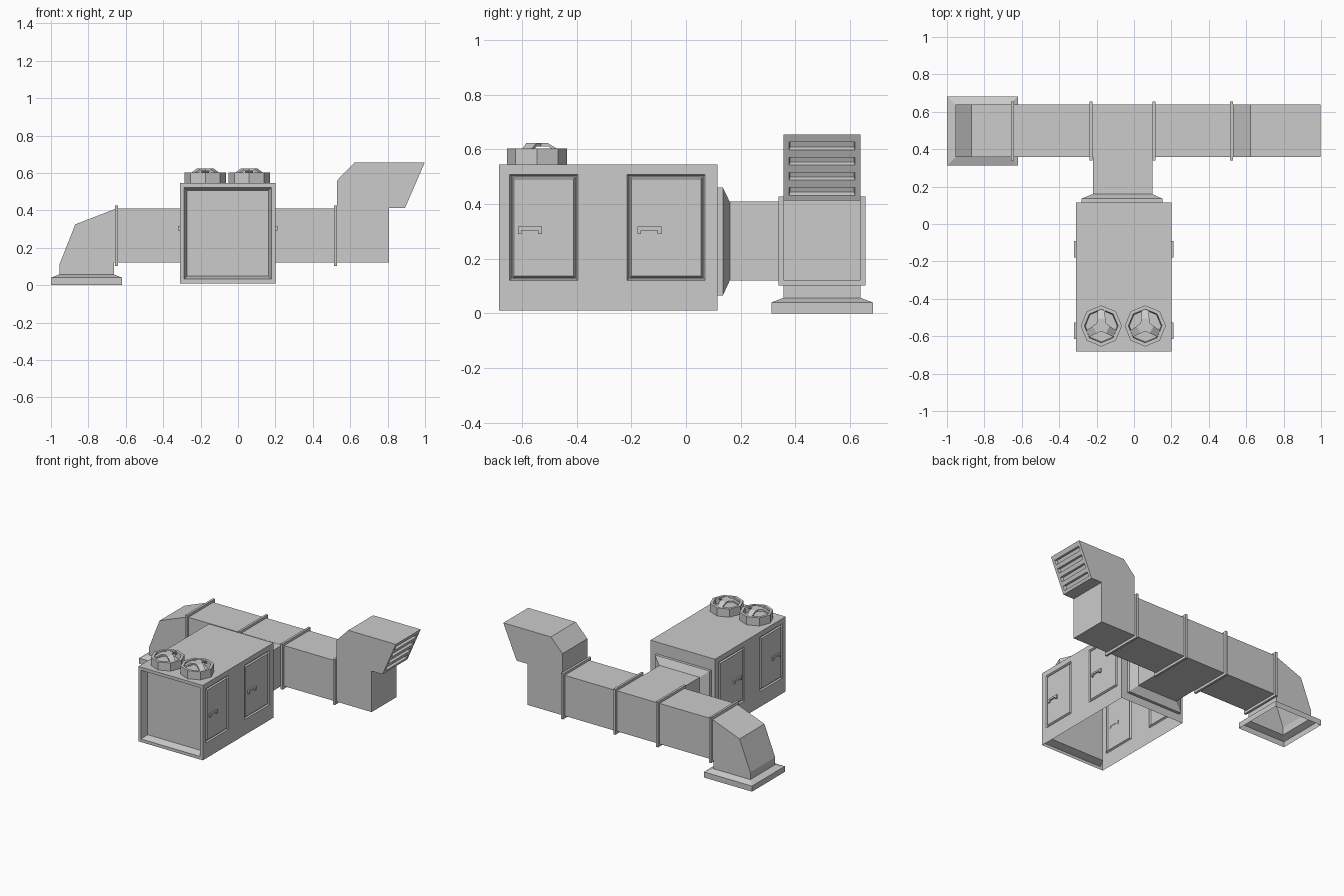
import bpy, bmesh, math
from mathutils import Vector

if "Cube" in bpy.data.objects:
    bpy.data.objects.remove(bpy.data.objects["Cube"])


def finish(name, bm, recalc=True):
    if recalc:
        bmesh.ops.recalc_face_normals(bm, faces=bm.faces)
    me = bpy.data.meshes.new(name)
    bm.to_mesh(me)
    bm.free()
    ob = bpy.data.objects.new(name, me)
    bpy.context.collection.objects.link(ob)
    return ob


def add_box(bm, x, y, z):
    v = [bm.verts.new((a, b, c)) for a in x for b in y for c in z]
    for f in ((0, 1, 3, 2), (4, 6, 7, 5), (0, 4, 5, 1), (2, 3, 7, 6), (0, 2, 6, 4), (1, 5, 7, 3)):
        bm.faces.new([v[i] for i in f])


def box(name, x, y, z):
    bm = bmesh.new()
    add_box(bm, x, y, z)
    return finish(name, bm)


def loft(name, rings, cap_start=True, cap_end=True):
    bm = bmesh.new()
    vs = [[bm.verts.new(p) for p in r] for r in rings]
    n = len(rings[0])
    for a, b in zip(vs, vs[1:]):
        for i in range(n):
            j = (i + 1) % n
            bm.faces.new((a[i], a[j], b[j], b[i]))
    if cap_start:
        bm.faces.new(vs[0])
    if cap_end:
        bm.faces.new(vs[-1])
    return finish(name, bm)


def prism(points, y0, y1):
    """Side profile in x-z, extruded along y."""
    bm = bmesh.new()
    a = [bm.verts.new((x, y0, z)) for x, z in points]
    b = [bm.verts.new((x, y1, z)) for x, z in points]
    bm.faces.new(a)
    bm.faces.new(b)
    for i in range(len(a)):
        j = (i + 1) % len(a)
        bm.faces.new((a[i], a[j], b[j], b[i]))
    bmesh.ops.recalc_face_normals(bm, faces=bm.faces)
    return bm


def facing(bm, n):
    bm.normal_update()
    return [f for f in bm.faces if f.normal.dot(Vector(n).normalized()) > 0.99]


def split(bm, n, cuts):
    """Cut only the faces that point along n; cuts are (axis, position)."""
    for axis, pos in cuts:
        fs = facing(bm, n)
        geom = fs + list({e for f in fs for e in f.edges}) + list({v for f in fs for v in f.verts})
        no, co = Vector(), Vector()
        no[axis], co[axis] = 1, pos
        bmesh.ops.bisect_plane(bm, geom=geom, plane_co=co, plane_no=no, dist=1e-5)


def face_at(bm, n, ranges):
    for f in facing(bm, n):
        c = f.calc_center_median()
        if all(lo < c[a] < hi for a, lo, hi in ranges):
            return f


def inset(bm, f, steps):
    for t, d in steps:
        bmesh.ops.inset_region(bm, faces=[f], thickness=t, depth=d, use_even_offset=True)


# Main cabinet: open underneath, grooved doors on both sides, recessed front
DOORS = ((-0.645, -0.395), (-0.215, 0.07))
bm = bmesh.new()
add_box(bm, (-0.31, 0.20), (-0.683, 0.115), (0.01, 0.545))
bmesh.ops.recalc_face_normals(bm, faces=bm.faces)
for s in (-1, 1):
    n = (s, 0, 0)
    split(bm, n, [(2, 0.12), (2, 0.508)] + [(1, y) for d in DOORS for y in d])
    for y0, y1 in DOORS:
        inset(bm, face_at(bm, n, [(1, y0, y1), (2, 0.12, 0.508)]),
              [(0.006, -0.01), (0.004, 0), (0.006, 0.01)])
inset(bm, facing(bm, (0, -1, 0))[0], [(0.022, 0), (0.016, -0.05)])
bmesh.ops.delete(bm, geom=[f for f in facing(bm, (0, 0, -1)) if f.calc_center_median().z < 0.011],
                 context='FACES_ONLY')
finish("cabinet", bm, False)

# Door handles
bm = bmesh.new()
for x in ((0.198, 0.21), (-0.32, -0.308)):
    for y in (-0.615, -0.178):
        add_box(bm, x, (y, y + 0.088), (0.304, 0.317))
        for e in (y, y + 0.074):
            add_box(bm, x, (e, e + 0.014), (0.291, 0.304))
finish("door_handles", bm)

# Roof fans: octagonal housing with three arched arms
for k, cx in enumerate((-0.175, 0.06)):
    cy = -0.545

    def ring(r, z):
        return [(cx + r * math.cos(i * math.pi / 4), cy + r * math.sin(i * math.pi / 4), z) for i in range(8)]

    loft(f"fan_housing_{k + 1}", [ring(0.11, 0.54), ring(0.11, 0.603), ring(0.09, 0.603), ring(0.085, 0.565)])
    bm = bmesh.new()
    for i in range(3):
        a = math.pi / 2 + i * math.tau / 3
        d, w = Vector((math.cos(a), math.sin(a), 0)), Vector((-math.sin(a), math.cos(a), 0))
        rows = []
        for r, z, h in ((0.0, 0.623, 0.026), (0.04, 0.623, 0.022), (0.09, 0.592, 0.018)):
            p = Vector((cx, cy, z)) + d * r
            dz = Vector((0, 0, 0.012))
            rows.append([bm.verts.new(q) for q in (p - w * h, p + w * h, p + w * h - dz, p - w * h - dz)])
        for u, v in zip(rows, rows[1:]):
            for m in range(4):
                q = (m + 1) % 4
                bm.faces.new((u[m], u[q], v[q], v[m]))
        bm.faces.new(rows[0])
        bm.faces.new(rows[-1])
    finish(f"fan_arms_{k + 1}", bm)

# Collar between cabinet and neck


def upright(x0, x1, z0, z1, y):
    return [(x0, y, z0), (x1, y, z0), (x1, y, z1), (x0, y, z1)]


loft("cabinet_collar", [upright(-0.282, 0.152, 0.066, 0.46, 0.11), upright(-0.282, 0.152, 0.066, 0.46, 0.135),
                        upright(-0.22, 0.098, 0.12, 0.408, 0.16)])

# Ducts
Y = (0.357, 0.638)
box("neck_duct", (-0.22, 0.098), (0.155, 0.37), (0.12, 0.409))
box("main_duct", (-0.655, 0.53), Y, (0.12, 0.41))
for i, x in enumerate((-0.65, -0.23, 0.107, 0.52)):
    box(f"duct_flange_{i + 1}", (x - 0.008, x + 0.008), (0.339, 0.656), (0.102, 0.427))

# Rising outlet with louvre slots on the slanted mouth
bm = prism([(0.53, 0.12), (0.807, 0.12), (0.807, 0.413), (0.893, 0.413),
            (0.998, 0.655), (0.622, 0.655), (0.53, 0.56)], *Y)
n = (0.242, 0, -0.105)
slots = [(0.432 + 0.055 * i, 0.461 + 0.055 * i) for i in range(4)]
split(bm, n, [(1, 0.377), (1, 0.618)] + [(2, z) for s in slots for z in s])
for z0, z1 in slots:
    inset(bm, face_at(bm, n, [(1, 0.377, 0.618), (2, z0, z1)]), [(0.004, -0.02)])
finish("louvred_outlet", bm, False)

# Down-turned intake, open underneath, with flared skirt
bm = prism([(-0.65, 0.41), (-0.87, 0.325), (-0.955, 0.11), (-0.955, 0.055),
            (-0.663, 0.055), (-0.663, 0.12), (-0.65, 0.12)], *Y)
bmesh.ops.delete(bm, geom=[f for f in facing(bm, (0, 0, -1)) if f.calc_center_median().z < 0.06],
                 context='FACES_ONLY')
finish("intake_elbow", bm, False)


def flat(x0, x1, y0, y1, z):
    return [(x0, y0, z), (x1, y0, z), (x1, y1, z), (x0, y1, z)]


loft("intake_skirt", [flat(-1, -0.62, 0.312, 0.683, 0), flat(-1, -0.62, 0.312, 0.683, 0.04),
                      flat(-0.955, -0.663, 0.357, 0.638, 0.057)], False, False)
